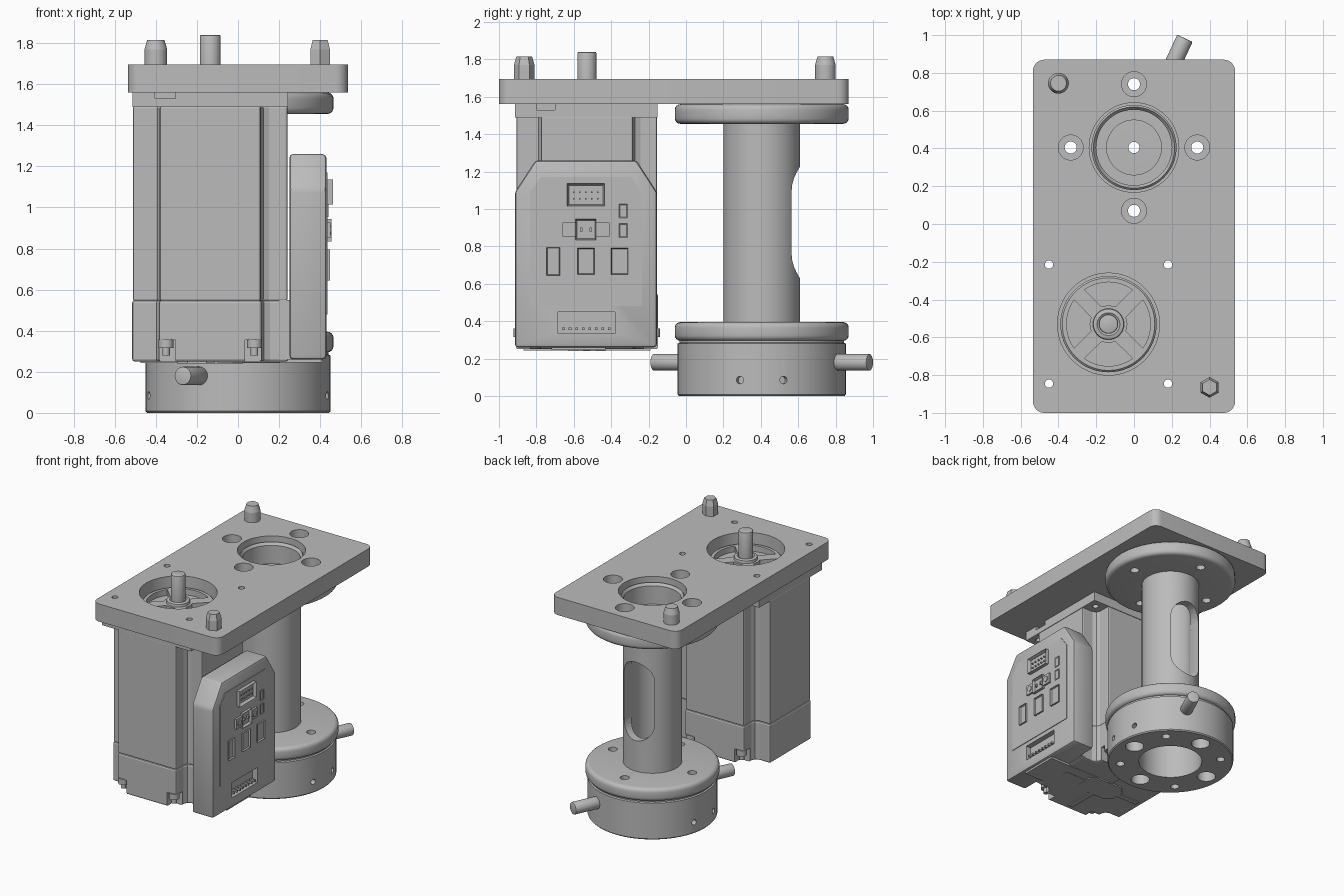
import bpy, bmesh
from math import sin, cos, pi, radians
from mathutils import Matrix, Vector

if "Cube" in bpy.data.objects:
    bpy.data.objects.remove(bpy.data.objects["Cube"])

GREY = bpy.data.materials.new("machined grey")
GREY.use_nodes = True
GREY.diffuse_color = (0.5, 0.5, 0.5, 1)
GREY.node_tree.nodes["Principled BSDF"].inputs["Base Color"].default_value = (0.5, 0.5, 0.5, 1)


# ---- helpers ----
def finish(bm, name, bevel=0, angle=30, segments=2):
    bmesh.ops.recalc_face_normals(bm, faces=bm.faces)
    me = bpy.data.meshes.new(name)
    bm.to_mesh(me)
    bm.free()
    ob = bpy.data.objects.new(name, me)
    bpy.context.collection.objects.link(ob)
    me.materials.append(GREY)
    if bevel:
        m = ob.modifiers.new("bevel", "BEVEL")
        m.width, m.segments, m.limit_method = bevel, segments, "ANGLE"
        m.angle_limit = radians(angle)
        apply(ob, m)
    return ob


def select(ob):
    bpy.ops.object.select_all(action="DESELECT")
    ob.select_set(True)
    bpy.context.view_layer.objects.active = ob


def apply(ob, m):
    select(ob)
    bpy.ops.object.modifier_apply(modifier=m.name)


def smooth(ob):
    select(ob)
    bpy.ops.object.shade_smooth_by_angle(angle=radians(30))
    return ob


def add_box(bm, x0, x1, y0, y1, z0, z1):
    mat = Matrix.Translation(((x0 + x1) / 2, (y0 + y1) / 2, (z0 + z1) / 2))
    bmesh.ops.create_cube(bm, size=1, matrix=mat @ Matrix.Diagonal((x1 - x0, y1 - y0, z1 - z0, 1)))


def add_rod(bm, a, b, r, r2=None, n=32):
    a, b = Vector(a), Vector(b)
    d = b - a
    mat = Matrix.Translation((a + b) / 2) @ d.to_track_quat("Z", "Y").to_matrix().to_4x4()
    bmesh.ops.create_cone(bm, cap_ends=True, segments=n, radius1=r,
                          radius2=r if r2 is None else r2, depth=d.length, matrix=mat)


def add_hole(bm, x, y, z0, z1, r, n=32):
    add_rod(bm, (x, y, z0), (x, y, z1), r, n=n)


def add_prism(bm, points, offset):
    face = bm.faces.new([bm.verts.new(p) for p in points])
    new = bmesh.ops.extrude_face_region(bm, geom=[face], use_keep_orig=True)["geom"]
    bmesh.ops.translate(bm, vec=offset, verts=[v for v in new if isinstance(v, bmesh.types.BMVert)])


def cut(ob, *builders):
    for build in builders:
        bm = bmesh.new()
        build(bm)
        tool = finish(bm, "cutter")
        tool.hide_render = True
        m = ob.modifiers.new("cut", "BOOLEAN")
        m.operation, m.solver, m.object = "DIFFERENCE", "EXACT", tool
        apply(ob, m)
        bpy.data.objects.remove(tool)


def lathe(name, profile, x, y, n=64):
    bm = bmesh.new()
    rings = [[bm.verts.new((x + r * cos(2 * pi * i / n), y + r * sin(2 * pi * i / n), z))
              for i in range(n)] for r, z in profile]
    for k, ring in enumerate(rings):
        nxt = rings[(k + 1) % len(rings)]
        for i in range(n):
            j = (i + 1) % n
            bm.faces.new((ring[i], ring[j], nxt[j], nxt[i]))
    return finish(bm, name)


def box(name, *dims, bevel=0):
    bm = bmesh.new()
    add_box(bm, *dims)
    return finish(bm, name, bevel)


CY = 0.405                # column centre
MX, MY = -0.135, -0.53    # motor centre
BOLTS = [(0.335 * cos(a), CY + 0.335 * sin(a)) for a in (0, pi / 2, pi, 3 * pi / 2)]
CORNERS = [(MX + sx * 0.315, MY + sy * 0.315) for sx in (-1, 1) for sy in (-1, 1)]


def bolt_holes(z0, z1, r):
    def build(bm):
        for x, y in BOLTS:
            add_hole(bm, x, y, z0, z1, r)
    return build


# ---- mounting plate ----
bm = bmesh.new()
add_box(bm, -0.535, 0.535, -1, 0.87, 1.56, 1.695)
upright = [e for e in bm.edges if abs(e.verts[0].co.z - e.verts[1].co.z) > 0.1]
bmesh.ops.bevel(bm, geom=upright, offset=0.06, segments=6, profile=0.5, affect="EDGES")
plate = finish(bm, "mounting_plate")


def plate_holes(bm):
    add_hole(bm, 0, CY, 1.5, 1.8, 0.237, 64)
    add_hole(bm, MX, MY, 1.5, 1.8, 0.27, 64)
    for x, y in CORNERS:
        add_hole(bm, x, y, 1.5, 1.8, 0.022)


cut(plate, plate_holes, bolt_holes(1.5, 1.8, 0.032), bolt_holes(1.62, 1.8, 0.066))
smooth(plate)

# ---- locating pins ----
for name, x, y, n in (("round_pin", -0.4, 0.745, 32), ("hex_pin", 0.4, -0.865, 6)):
    bm = bmesh.new()
    add_rod(bm, (x, y, 1.69), (x, y, 1.77), 0.055, n=n)
    add_rod(bm, (x, y, 1.77), (x, y, 1.815), 0.055, 0.042, n=n)
    smooth(finish(bm, name))


# ---- column with flanges and base ----
def rounded_ring(z0, z1, inner, outer, c=0.03):
    arc = [(outer - c + c * sin(t * pi / 8), c - c * cos(t * pi / 8)) for t in range(5)]
    return [(inner, z0)] + [(r, z0 + h) for r, h in arc] + \
           [(r, z1 - h) for r, h in reversed(arc)] + [(inner, z1)]


for name, z0, z1, inner in (("top_flange", 1.455, 1.56, 0.205), ("bottom_flange", 0.295, 0.395, 0.03)):
    ring = lathe(name, rounded_ring(z0, z1, inner, 0.465), 0, CY)
    cut(ring, bolt_holes(z0 - 0.1, z1 + 0.1, 0.032))
    smooth(ring)
smooth(lathe("spigot_ring", [(0.2, 1.5), (0.225, 1.5), (0.225, 1.65), (0.215, 1.66), (0.2, 1.64)], 0, CY))

column = lathe("column", [(0.145, 0.38), (0.205, 0.38), (0.205, 1.5), (0.145, 1.5)], 0, CY)


def window(bm):
    ends = [(0.128 * cos(t * pi / 12), 0.128 * sin(t * pi / 12)) for t in range(13)]
    loop = [(x, CY, 1.1 + z) for x, z in ends] + [(-x, CY, 0.755 - z) for x, z in ends]
    add_prism(bm, loop, (0, 0.4, 0))


cut(column, window)
smooth(column)

base = lathe("base", [(0.225, 0), (0.443, 0), (0.45, 0.008), (0.45, 0.28), (0.44, 0.285),
                      (0.44, 0.3), (0.225, 0.3)], 0, CY)


def base_details(bm):
    for k in range(4):
        a = pi / 4 + k * pi / 2
        add_hole(bm, 0.36 * cos(a), CY + 0.36 * sin(a), -0.1, 0.05, 0.03)
    for deg in (-15, 15, 165, 195):
        d = Vector((cos(radians(deg)), sin(radians(deg)), 0))
        c = Vector((0, CY, 0.085))
        add_rod(bm, c + d * 0.41, c + d * 0.5, 0.02, n=20)


cut(base, base_details, bolt_holes(-0.1, 0.4, 0.032), bolt_holes(-0.1, 0.15, 0.066))
smooth(base)
for name, s in (("back_handle_rod", 1), ("front_handle_rod", -1)):
    d = Vector((cos(radians(65)), sin(radians(65)), 0)) * s
    bm = bmesh.new()
    add_rod(bm, Vector((0, CY, 0.18)) + d * 0.4, Vector((0, CY, 0.18)) + d * 0.638, 0.045)
    smooth(finish(bm, name, 0.006, 60))


# ---- motor: grooved body, rear cover, square flange ----
def grooved(name, half, z0, z1, bevel):
    q = half - 0.13
    corner = [(half, q), (q + 0.04, q), (q + 0.012, q + 0.012), (q, q + 0.04), (q, half)]
    pts = []
    for k in range(4):
        rot = Matrix.Rotation(k * pi / 2, 2)
        pts += [rot @ Vector(p) for p in corner]
    bm = bmesh.new()
    add_prism(bm, [(MX + p.x, MY + p.y, z0) for p in pts], (0, 0, z1 - z0))
    return finish(bm, name, bevel, 60)


grooved("motor_body", 0.376, 0.545, 1.495, 0.01)
cover = grooved("motor_rear_cover", 0.38, 0.25, 0.548, 0.012)
flange = box("motor_flange", MX - 0.378, MX + 0.378, MY - 0.383, MY + 0.378, 1.49, 1.56)
cut(flange, lambda bm: [add_hole(bm, x, y, 1.4, 1.6, 0.022) for x, y in CORNERS],
    lambda bm: (add_box(bm, -0.405, -0.305, -1, -0.87, 1.53, 1.6),
                add_box(bm, 0.2, 0.3, -0.8, -0.7, 1.53, 1.6)))
smooth(flange)
SLOTS = [(x, y) for x in (-0.35, 0.08) for y in (-0.885, -0.175)]
cut(cover, lambda bm: [add_box(bm, x - 0.045, x + 0.045, y - 0.05, y + 0.05, 0.2, 0.355) for x, y in SLOTS])
for x, y in SLOTS:
    bm = bmesh.new()
    add_rod(bm, (x, y, 0.315), (x, y, 0.36), 0.036)
    add_rod(bm, (x, y, 0.28), (x, y, 0.32), 0.018)
    smooth(finish(bm, "cover_screw"))

# ---- rear ridge on the cover ----
bm = bmesh.new()
add_prism(bm, [(MX + x, MY + y, 0.24) for x, y in
               ((-.16, -.05), (-.11, -.1), (.11, -.1), (.16, -.05), (.16, .05), (.11, .1), (-.11, .1), (-.16, .05))],
          (0, 0, 0.03))
for s in (-1, 1):
    add_box(bm, MX - 0.02, MX + 0.02, MY + s * 0.22 - 0.12, MY + s * 0.22 + 0.12, 0.243, 0.27)
    add_box(bm, MX + s * 0.25 - 0.09, MX + s * 0.25 + 0.09, MY - 0.02, MY + 0.02, 0.243, 0.27)
finish(bm, "rear_ridge")

# ---- motor face: spoked boss and shaft ----
boss = lathe("motor_boss", [(0.03, 1.5), (0.255, 1.5), (0.255, 1.61), (0.245, 1.62), (0.03, 1.62)], MX, MY)


def pockets(bm):
    for k in range(4):
        arc = [(k * 90 + t) for t in range(-35, 36, 7)]
        pts = [(0.222, a) for a in arc] + [(0.1, k * 90 + t) for t in (22, 0, -22)]
        add_prism(bm, [(MX + r * cos(radians(a)), MY + r * sin(radians(a)), 1.575) for r, a in pts], (0, 0, 0.1))


cut(boss, pockets)
smooth(boss)
smooth(lathe("shaft_collar", [(0.04, 1.6), (0.085, 1.6), (0.08, 1.64), (0.06, 1.645), (0.04, 1.63)], MX, MY))
bm = bmesh.new()
add_rod(bm, (MX, MY, 1.5), (MX, MY, 1.84), 0.051)
smooth(finish(bm, "motor_shaft", 0.008, 60))

# ---- controller housing ----
bm = bmesh.new()
half = ((0.38, 0.26), (0.38, 1.09), (0.27, 1.26))
loop = [(0.25, MY - 0.005 + y, z) for y, z in half] + [(0.25, MY - 0.005 - y, z) for y, z in reversed(half)]
add_prism(bm, loop, (0.18, 0, 0))
housing = finish(bm, "controller_housing", 0.018, 30)
cut(housing, lambda bm: add_box(bm, 0.39, 0.5, -0.685, -0.38, 0.335, 0.45))
smooth(housing)
box("controller_bridge", 0.2, 0.27, -0.78, -0.28, 0.26, 0.55)
box("controller_lip", -0.1, 0.41, -0.72, -0.43, 0.245, 0.27)
bm = bmesh.new()
half = ((0.3, 0.48), (0.3, 1.09), (0.24, 1.17))
add_prism(bm, [(0.429, MY - 0.005 + y, z) for y, z in half] +
          [(0.429, MY - 0.005 - y, z) for y, z in reversed(half)], (0.006, 0, 0))
finish(bm, "controller_face_panel")


# ---- connectors: hollow sockets on the controller face ----
def socket(name, y, z, w, h, x1, rim=0.012, depth=0.025):
    bm = bmesh.new()
    add_box(bm, 0.41, x1, y - w / 2, y + w / 2, z - h / 2, z + h / 2)
    front = max(bm.faces, key=lambda f: f.calc_center_median().x)
    bmesh.ops.inset_region(bm, faces=[front], thickness=rim, depth=0)
    bmesh.ops.translate(bm, vec=(-depth, 0, 0), verts=front.verts)
    return finish(bm, name)


socket("header_socket", -0.535, 1.075, 0.2, 0.12, 0.462)
socket("power_socket", -0.535, 0.89, 0.11, 0.11, 0.455)
socket("port_socket", -0.71, 0.72, 0.07, 0.15, 0.447)
for y in (-0.535, -0.355):
    socket("port_socket", y, 0.72, 0.09, 0.14, 0.447)
for z in (0.99, 0.885):
    socket("indicator", -0.335, z, 0.045, 0.075, 0.44, 0.008, 0.004)
bm = bmesh.new()
for s in (-1, 1):
    add_box(bm, 0.42, 0.45, -0.535 + s * 0.09 - 0.036, -0.535 + s * 0.09 + 0.036, 0.852, 0.928)
    add_rod(bm, (0.44, -0.535 + s * 0.09, 0.89), (0.456, -0.535 + s * 0.09, 0.89), 0.022)
    add_box(bm, 0.42, 0.45, -0.535 + s * 0.025 - 0.007, -0.535 + s * 0.025 + 0.007, 0.88, 0.9)
for i in range(5):
    for z in (1.055, 1.09):
        add_box(bm, 0.42, 0.45, -0.6 + i * 0.032 - 0.004, -0.6 + i * 0.032 + 0.004, z - 0.004, z + 0.004)
for i in range(8):
    y = -0.655 + i * 0.035
    add_box(bm, 0.38, 0.43, y - 0.007, y + 0.007, 0.352, 0.366)
finish(bm, "connector_pins")
